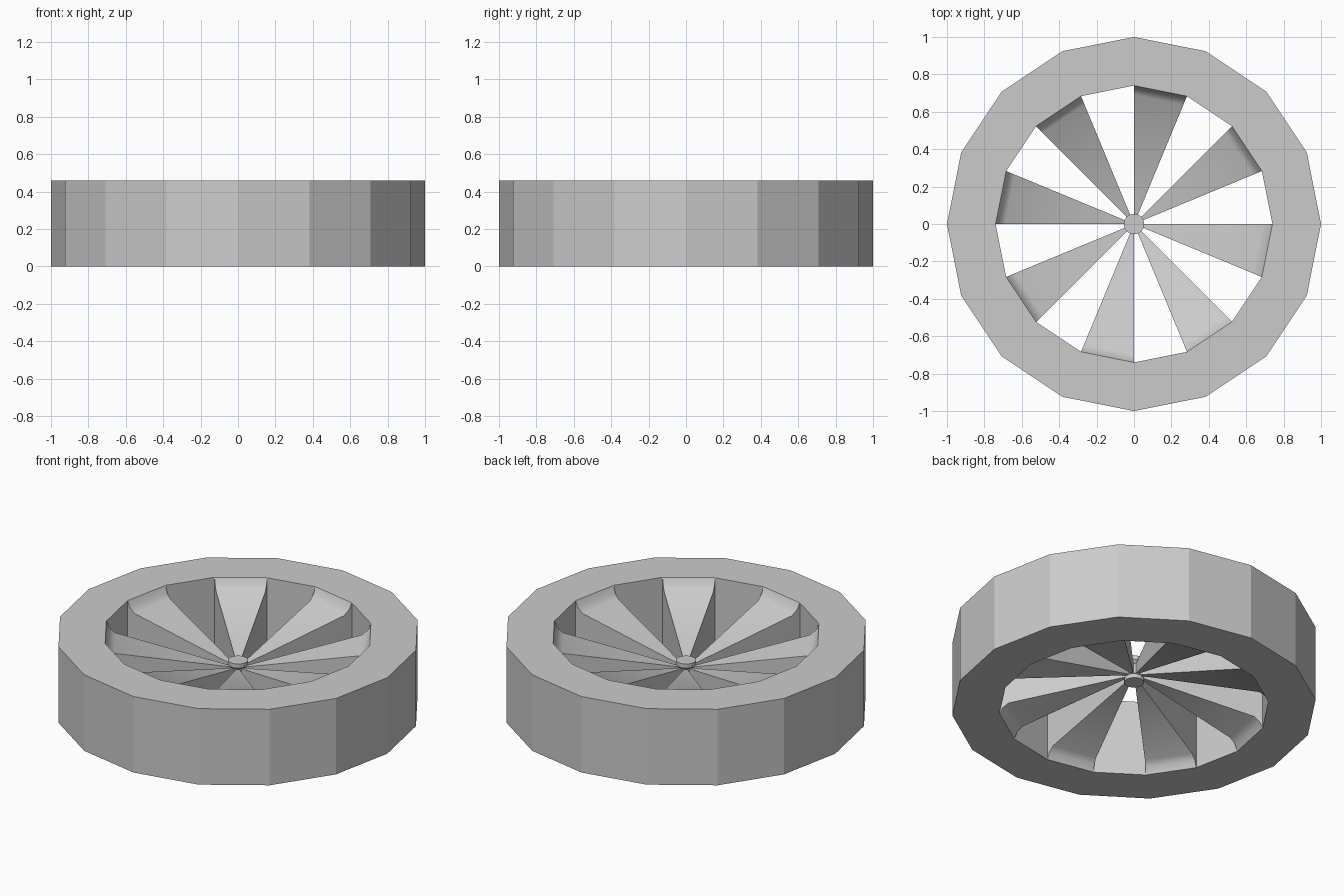
import bpy, bmesh
from math import sin, cos, pi

if "Cube" in bpy.data.objects:
    bpy.data.objects.remove(bpy.data.objects["Cube"])

SIDES = 16
STEP = 2 * pi / SIDES
MID = 0.23          # mid height of the wheel


def polar(r, a, z):
    return (r * cos(a), r * sin(a), z)


def finish(name, bm, angle=None):
    bmesh.ops.remove_doubles(bm, verts=bm.verts, dist=1e-5)
    bmesh.ops.recalc_face_normals(bm, faces=bm.faces)
    me = bpy.data.meshes.new(name)
    bm.to_mesh(me)
    bm.free()
    ob = bpy.data.objects.new(name, me)
    bpy.context.collection.objects.link(ob)
    if angle:
        bpy.ops.object.select_all(action='DESELECT')
        ob.select_set(True)
        bpy.context.view_layer.objects.active = ob
        bpy.ops.object.shade_smooth_by_angle(angle=angle)
    return ob


def lathe(name, profile, closed):
    """Turn an (r, z) profile around z; an open profile gets end caps."""
    bm = bmesh.new()
    rings = [[bm.verts.new(polar(r, i * STEP, z)) for i in range(SIDES)]
             for r, z in profile]
    pairs = list(zip(rings, rings[1:]))
    if closed:
        pairs.append((rings[-1], rings[0]))
    for a, b in pairs:
        for i in range(SIDES):
            j = (i + 1) % SIDES
            bm.faces.new((a[i], a[j], b[j], b[i]))
    if not closed:
        bm.faces.new(rings[0])
        bm.faces.new(rings[-1])
    return finish(name, bm)


# Heavy faceted rim
lathe("rim", [(1, 0), (1, 0.46), (0.74, 0.46), (0.74, 0)], True)

# Small hub with a narrow waist
lathe("hub", [(0.055, MID - 0.07), (0.055, MID - 0.045), (0.038, MID - 0.03),
              (0.038, MID + 0.03), (0.055, MID + 0.045), (0.055, MID + 0.07)], False)

# Wedge spokes in every second sector, flaring to full height at the rim
half = [(0.035, 0.03), (0.69, 0.165), (0.722, 0.192), (0.74, 0.23)]
outline = [(r, MID + h) for r, h in half] + [(r, MID - h) for r, h in reversed(half)]
bm = bmesh.new()
for k in range(SIDES // 2):
    a0 = (2 * k + 1) * STEP
    s0 = [bm.verts.new(polar(r, a0, z)) for r, z in outline]
    s1 = [bm.verts.new(polar(r, a0 + STEP, z)) for r, z in outline]
    bm.faces.new(s0)
    bm.faces.new(s1)
    n = len(outline)
    for i in range(n):
        j = (i + 1) % n
        bm.faces.new((s0[i], s0[j], s1[j], s1[i]))
finish("spokes", bm, 0.65)
